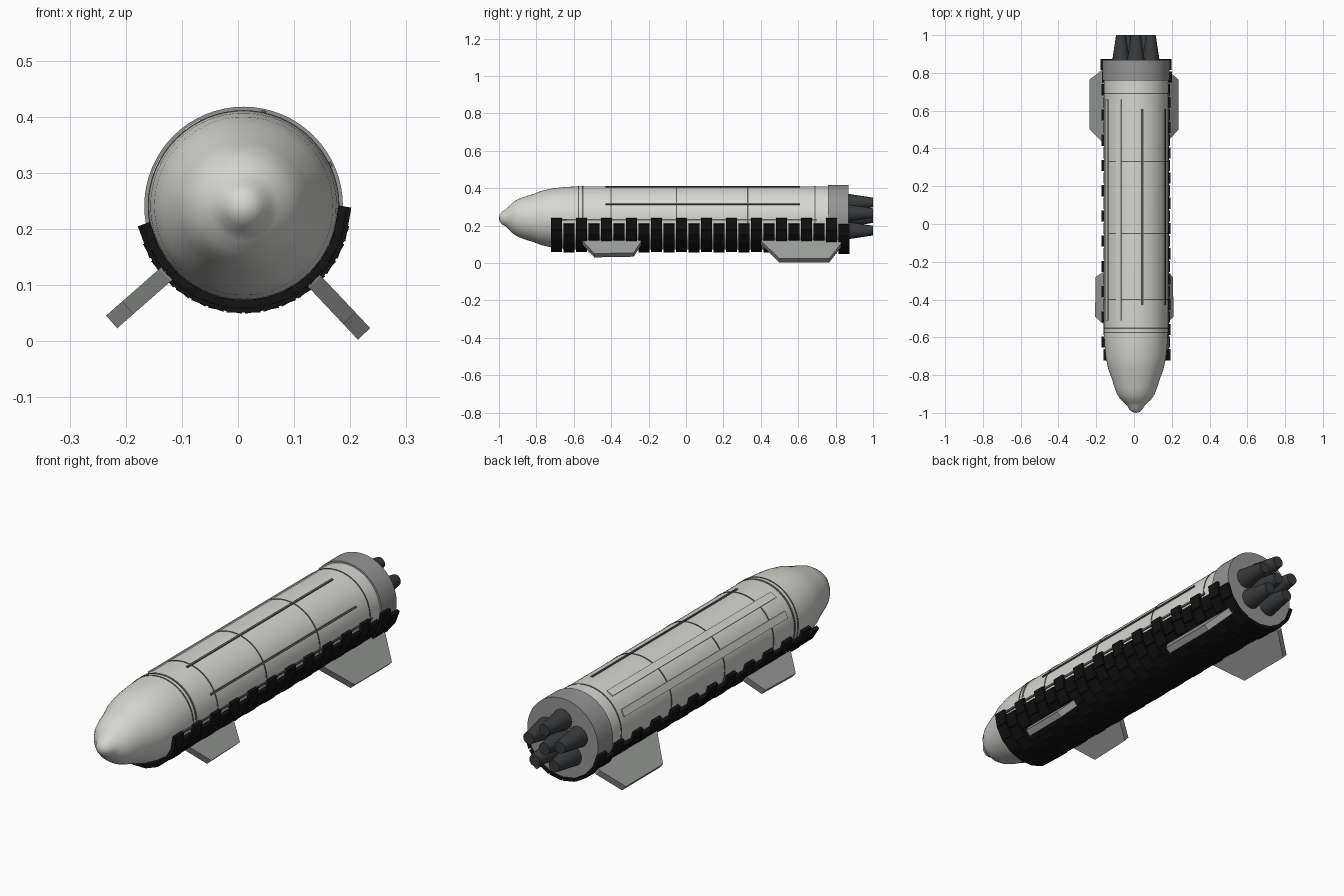
import bpy, bmesh
from math import sin, cos, pi, radians
from mathutils import Matrix, Vector

if "Cube" in bpy.data.objects:
    bpy.data.objects.remove(bpy.data.objects["Cube"])

CX, CZ = 0.01, 0.241          # hull axis, running along y


def material(name, r, g, b):
    m = bpy.data.materials.new(name)
    m.diffuse_color = (r, g, b, 1)
    m.use_nodes = True
    m.node_tree.nodes["Principled BSDF"].inputs["Base Color"].default_value = m.diffuse_color
    return m


HULL = material("hull_paint", 0.68, 0.69, 0.65)
DARK = material("seam_grey", 0.12, 0.12, 0.12)
TILE = material("tile_black", 0.006, 0.006, 0.006)
METAL = material("skirt_metal", 0.3, 0.3, 0.3)
FIN = material("fin_grey", 0.33, 0.34, 0.33)
ENGINE = material("engine_dark", 0.04, 0.042, 0.045)


def finish(bm, name, mat, smooth=False):
    bmesh.ops.recalc_face_normals(bm, faces=bm.faces)
    me = bpy.data.meshes.new(name)
    bm.to_mesh(me)
    bm.free()
    ob = bpy.data.objects.new(name, me)
    bpy.context.collection.objects.link(ob)
    me.materials.append(mat)
    if smooth:
        bpy.ops.object.select_all(action='DESELECT')
        bpy.context.view_layer.objects.active = ob
        ob.select_set(True)
        bpy.ops.object.shade_smooth_by_angle(angle=radians(35))
    return ob


def lathe(bm, profile, x=CX, z=CZ, n=64):
    """Revolve (y, radius) points around an axis parallel to y."""
    rings = []
    for y, r in profile:
        if r == 0:
            rings.append([bm.verts.new((x, y, z))] * n)
        else:
            rings.append([bm.verts.new((x + r * cos(2 * pi * i / n), y,
                                        z + r * sin(2 * pi * i / n))) for i in range(n)])
    for a, b in zip(rings, rings[1:]):
        for i in range(n):
            j = (i + 1) % n
            bm.faces.new(list(dict.fromkeys((a[i], a[j], b[j], b[i]))))


def radial_box(bm, deg, radius, y, size):
    """Box of size (radial, along y, tangential) placed around the hull."""
    a = radians(deg)
    loc = Vector((CX + radius * cos(a), y, CZ + radius * sin(a)))
    m = Matrix.Translation(loc) @ Matrix.Rotation(-a, 4, 'Y') @ Matrix.Diagonal((*size, 1))
    bmesh.ops.create_cube(bm, size=1, matrix=m)


# Hull with bulging nose
bm = bmesh.new()
lathe(bm, [(-1, 0), (-.996, .018), (-.982, .035), (-.962, .046), (-.946, .062),
           (-.928, .082), (-.9, .1), (-.86, .115), (-.82, .127), (-.77, .146),
           (-.71, .159), (-.64, .166), (-.58, .169), (.8, .169), (.8, 0)])
finish(bm, "hull", HULL, True)

# Engine skirt
bm = bmesh.new()
lathe(bm, [(.76, 0), (.76, .177), (.868, .177), (.868, 0)])
finish(bm, "engine_skirt", METAL, True)

# Hull seams, with a double band behind the nose
bm = bmesh.new()
for y, w in ((-.575, .006), (-.552, .01), (-.4, .006), (-.05, .006), (.33, .006), (.69, .006)):
    lathe(bm, [(y - w / 2, .166), (y - w / 2, .1708), (y + w / 2, .1708),
               (y + w / 2, .166), (y - w / 2, .166)])
finish(bm, "hull_seams", DARK, True)

# Long raceways: thin dark ones on the right, wide pale ones on the left
bm = bmesh.new()
for deg in (78, 25.6):
    radial_box(bm, deg, .169, .09, (.01, 1.04, .009))
radial_box(bm, -3, .169, .01, (.01, 1.38, .009))
finish(bm, "thin_raceways", DARK)
bm = bmesh.new()
for deg in (122, 155):
    radial_box(bm, deg, .167, .075, (.012, 1.17, .033))
finish(bm, "wide_raceways", HULL)

# Staggered heat shield tiles under the belly
bm = bmesh.new()
for row in range(24):
    y = -.692 + row * .0668
    radius = .182 if y > .76 else .174
    for k in range(8):
        radial_box(bm, -10 - 10 * (row % 2) - 20 * k, radius, y, (.015, .059, .061))
finish(bm, "heat_tiles", TILE)


# Fins: trapezoids given as (y, distance from axis)
def fin(name, deg, outline, thickness=.03):
    a = radians(deg)
    out = Vector((cos(a), 0, sin(a)))
    side = Vector((-sin(a), 0, cos(a))) * thickness / 2
    bm = bmesh.new()
    loops = [[bm.verts.new(Vector((CX, y, CZ)) + out * r + side * s) for y, r in outline]
             for s in (-1, 1)]
    bm.faces.new(loops[0])
    bm.faces.new(loops[1][::-1])
    n = len(outline)
    for i in range(n):
        j = (i + 1) % n
        bm.faces.new((loops[0][i], loops[0][j], loops[1][j], loops[1][i]))
    finish(bm, name, FIN)


for label, deg in (("right", -46.7), ("left", -138.7)):
    fin("rear_fin_" + label, deg, [(.39, .165), (.405, .187), (.5, .313), (.765, .313), (.83, .2), (.83, .165)])
    fin("front_fin_" + label, deg, [(-.56, .165), (-.55, .187), (-.49, .275), (-.28, .27), (-.24, .187), (-.24, .165)])

# Engines: five in a ring and one in the middle, tapering rearward
bm = bmesh.new()
spots = [(0, 0)] + [(.083 * cos(radians(90 + 72 * k)), .083 * sin(radians(90 + 72 * k)))
                    for k in range(5)]
for dx, dz in spots:
    lathe(bm, [(.855, 0), (.855, .048), (1, .026), (1, 0)], CX + dx, CZ + dz, 24)
finish(bm, "engines", ENGINE, True)
